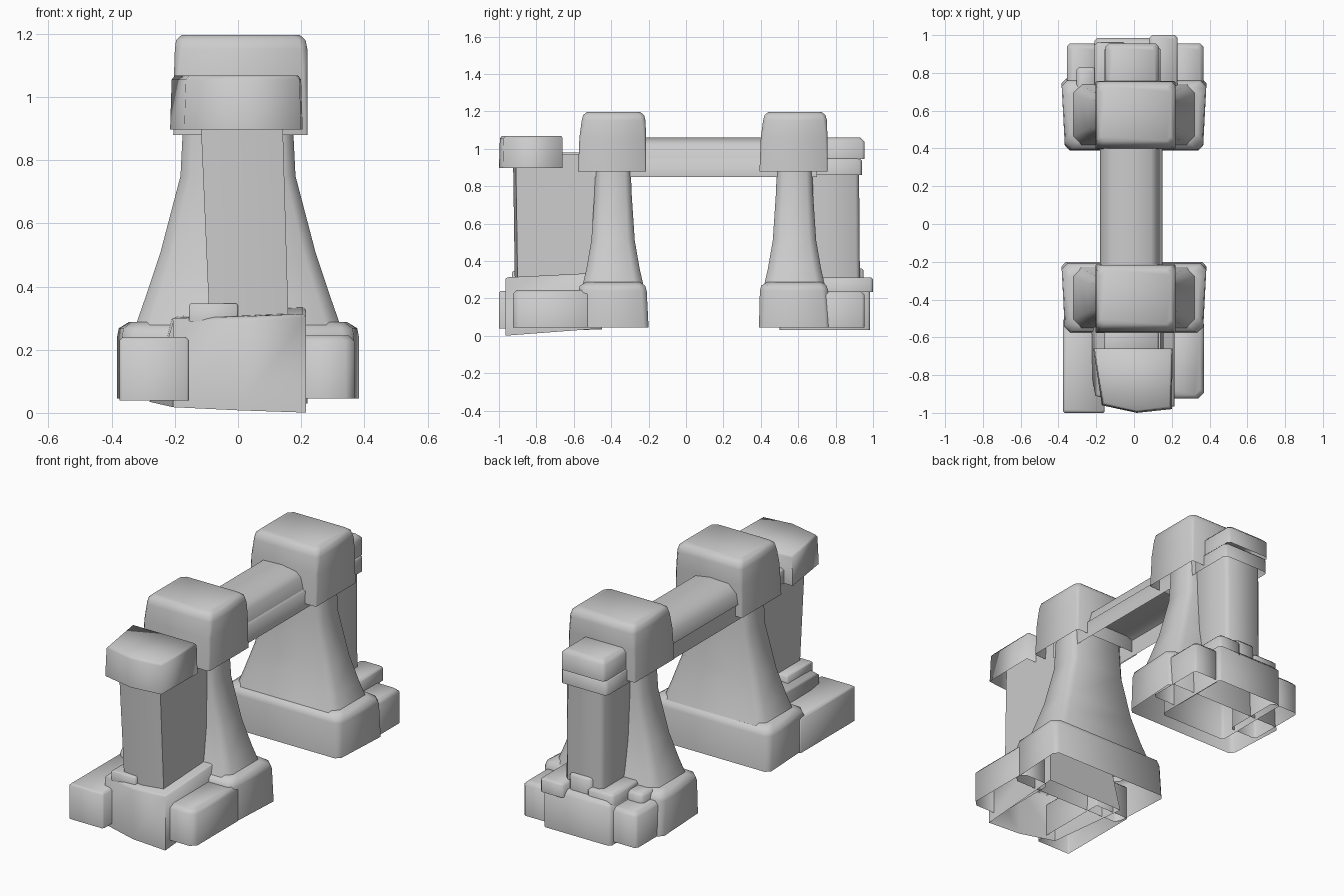
import bpy, bmesh
from math import radians

if "Cube" in bpy.data.objects:
    bpy.data.objects.remove(bpy.data.objects["Cube"], do_unlink=True)

stone = bpy.data.materials.new("grey_stone")
stone.use_nodes = True
stone.diffuse_color = (0.6, 0.6, 0.6, 1)
stone.node_tree.nodes["Principled BSDF"].inputs["Base Color"].default_value = (0.6, 0.6, 0.6, 1)


def finish(name, bm, angle):
    mesh = bpy.data.meshes.new(name)
    bm.to_mesh(mesh)
    bm.free()
    mesh.materials.append(stone)
    obj = bpy.data.objects.new(name, mesh)
    bpy.context.collection.objects.link(obj)
    bpy.ops.object.select_all(action='DESELECT')
    obj.select_set(True)
    bpy.context.view_layer.objects.active = obj
    bpy.ops.object.shade_smooth_by_angle(angle=radians(angle))


def loft(name, rings, angle=60):
    """Skin matching rings of 3D points; closed on top, open underneath."""
    bm = bmesh.new()
    loops = [[bm.verts.new(p) for p in ring] for ring in rings]
    for low, high in zip(loops, loops[1:]):
        for i in range(len(low)):
            j = (i + 1) % len(low)
            bm.faces.new((low[i], low[j], high[j], high[i]))
    bm.faces.new(loops[-1])
    bmesh.ops.recalc_face_normals(bm, faces=bm.faces)
    finish(name, bm, angle)


def beam(name, profile, y0, y1):
    """Arched channel along y, open underneath."""
    bm = bmesh.new()
    rows = [[bm.verts.new((x, y, z)) for x, z in profile] for y in (y0, y1)]
    for i in range(len(profile) - 1):
        bm.faces.new((rows[0][i], rows[0][i + 1], rows[1][i + 1], rows[1][i]))
    finish(name, bm, 65)


def ring(z, x0, x1, y0, y1, cut=0.02, taper=0.0):
    """Rectangle with cut corners, optionally wider toward one y end."""
    pts = [(x0 + cut, y0), (x1 - cut, y0), (x1, y0 + cut), (x1, y1 - cut),
           (x1 - cut, y1), (x0 + cut, y1), (x0, y1 - cut), (x0, y0 + cut)]
    mid = (y0 + y1) / 2
    return [(x * (1 + taper * (y - mid)), y, z) for x, y in pts]


def block(name, x0, x1, y0, y1, z0, z1, edge=0.02, cut=0.015):
    """Open-bottomed block with a softened top edge."""
    loft(name, [
        ring(z0, x0, x1, y0, y1, cut), ring(z1 - edge, x0, x1, y0, y1, cut),
        ring(z1, x0 + edge, x1 - edge, y0 + edge, y1 - edge, cut)])


def bowed(back, x_back, x_front, y_front, heights):
    """Outline with a bowed front; heights run left-back, left, middle, right, right-back."""
    xs = (x_back[0], x_front[0], sum(x_front) / 2, x_front[1], x_back[1])
    ys = (back, *y_front, back)
    return list(zip(xs, ys, heights))


# The two matching towers: plinth, flared pillar and capital
for label, y in (("front", -0.39), ("back", 0.58)):
    loft(label + "_plinth", [
        ring(0.045, -0.375, 0.375, y - 0.19, y + 0.19, 0.025, 0.14),
        ring(0.24, -0.375, 0.375, y - 0.185, y + 0.18, 0.03, 0.14),
        ring(0.268, -0.37, 0.37, y - 0.178, y + 0.172, 0.035, 0.14),
        ring(0.288, -0.34, 0.34, y - 0.145, y + 0.145, 0.045, 0.14)])
    loft(label + "_pillar", [
        ring(z, -w, w, y - d, y + d, c) for z, w, d, c in (
            (0.26, 0.33, 0.165, 0.045), (0.36, 0.295, 0.142, 0.042),
            (0.51, 0.245, 0.116, 0.038), (0.75, 0.182, 0.1, 0.032),
            (0.95, 0.172, 0.092, 0.03))])
    loft(label + "_capital", [
        ring(0.88, -0.205, 0.22, y - 0.187, y + 0.176, 0.006),
        ring(1.06, -0.203, 0.22, y - 0.18, y + 0.176, 0.012),
        ring(1.15, -0.2, 0.22, y - 0.168, y + 0.174, 0.02),
        ring(1.18, -0.196, 0.214, y - 0.16, y + 0.166, 0.022),
        ring(1.197, -0.178, 0.195, y - 0.14, y + 0.145, 0.025)])

# Bridging beams running between the capitals
beam("upper_beam", [(0.14, 0.945), (0.12, 1.02), (0.09, 1.045), (0.0, 1.06),
                    (-0.12, 1.055), (-0.17, 1.01), (-0.18, 0.95)], -0.5, 0.7)
beam("lower_beam", [(0.15, 0.85), (0.15, 0.95), (0.12, 0.965),
                    (-0.13, 0.965), (-0.165, 0.95), (-0.165, 0.85)], -0.5, 0.7)

# Front buttress: column, skewed head and foot
loft("front_column", [
    bowed(-0.45, (-0.09, 0.16), (-0.09, 0.16), (-0.9, -0.915, -0.9), [0.28] * 5),
    bowed(-0.45, (-0.12, 0.14), (-0.12, 0.14), (-0.91, -0.925, -0.91), [0.97] * 5)])
loft("front_column_head", [
    bowed(-0.66, (-0.215, 0.205), (-0.17, 0.2), (-0.96, -1.0, -0.98), [0.897] * 5),
    bowed(-0.66, (-0.21, 0.2), (-0.165, 0.195), (-0.955, -0.995, -0.975), [1.055] * 5),
    bowed(-0.665, (-0.2, 0.19), (-0.155, 0.185), (-0.945, -0.985, -0.965), [1.068] * 5)], 95)
block("front_neck", -0.16, 0.13, -0.7, -0.5, 0.9, 0.98, 0.01, 0.005)
loft("front_foot", [
    bowed(-0.45, (-0.28, 0.215), (-0.205, 0.215), (-0.91, -0.96, -0.966),
          (0.035, 0.018, 0.008, 0.001, 0.04)),
    bowed(-0.45, (-0.21, 0.215), (-0.205, 0.215), (-0.91, -0.96, -0.966),
          (0.3, 0.29, 0.29, 0.305, 0.33)),
    bowed(-0.45, (-0.2, 0.205), (-0.195, 0.205), (-0.9, -0.95, -0.955),
          (0.305, 0.3, 0.305, 0.313, 0.338))])
block("front_foot_right_wing", -0.375, -0.155, -1.0, -0.5, 0.04, 0.24, 0.01, 0.008)
block("front_foot_left_wing", 0.18, 0.37, -0.925, -0.5, 0.045, 0.245, 0.02, 0.03)
block("front_foot_step", -0.155, 0.0, -0.93, -0.7, 0.29, 0.347, 0.006, 0.005)

# Back buttress: column, stepped head and foot
loft("back_column", [ring(0.27, -0.12, 0.12, 0.6, 0.93, 0.02),
                     ring(0.9, -0.12, 0.12, 0.6, 0.925, 0.02)])
block("back_head_ledge", -0.155, 0.14, 0.65, 0.94, 0.86, 0.95, 0.012)
block("back_column_head", -0.15, 0.13, 0.65, 0.955, 0.945, 1.06, 0.022, 0.015)
block("back_foot", -0.21, 0.22, 0.5, 0.985, 0.03, 0.27, 0.025)
block("back_foot_right_wing", -0.355, -0.18, 0.6, 0.955, 0.045, 0.24, 0.02)
block("back_foot_left_wing", 0.2, 0.367, 0.6, 0.955, 0.045, 0.24, 0.02)
block("back_foot_left_slab", 0.08, 0.23, 0.7, 1.0, 0.235, 0.312, 0.01)
block("back_foot_right_slab", -0.21, -0.04, 0.7, 0.96, 0.23, 0.31, 0.012)
block("back_foot_side_step", -0.305, -0.2, 0.65, 0.83, 0.22, 0.29, 0.012)
block("back_foot_top_step", -0.06, 0.08, 0.7, 0.95, 0.26, 0.36, 0.01)
